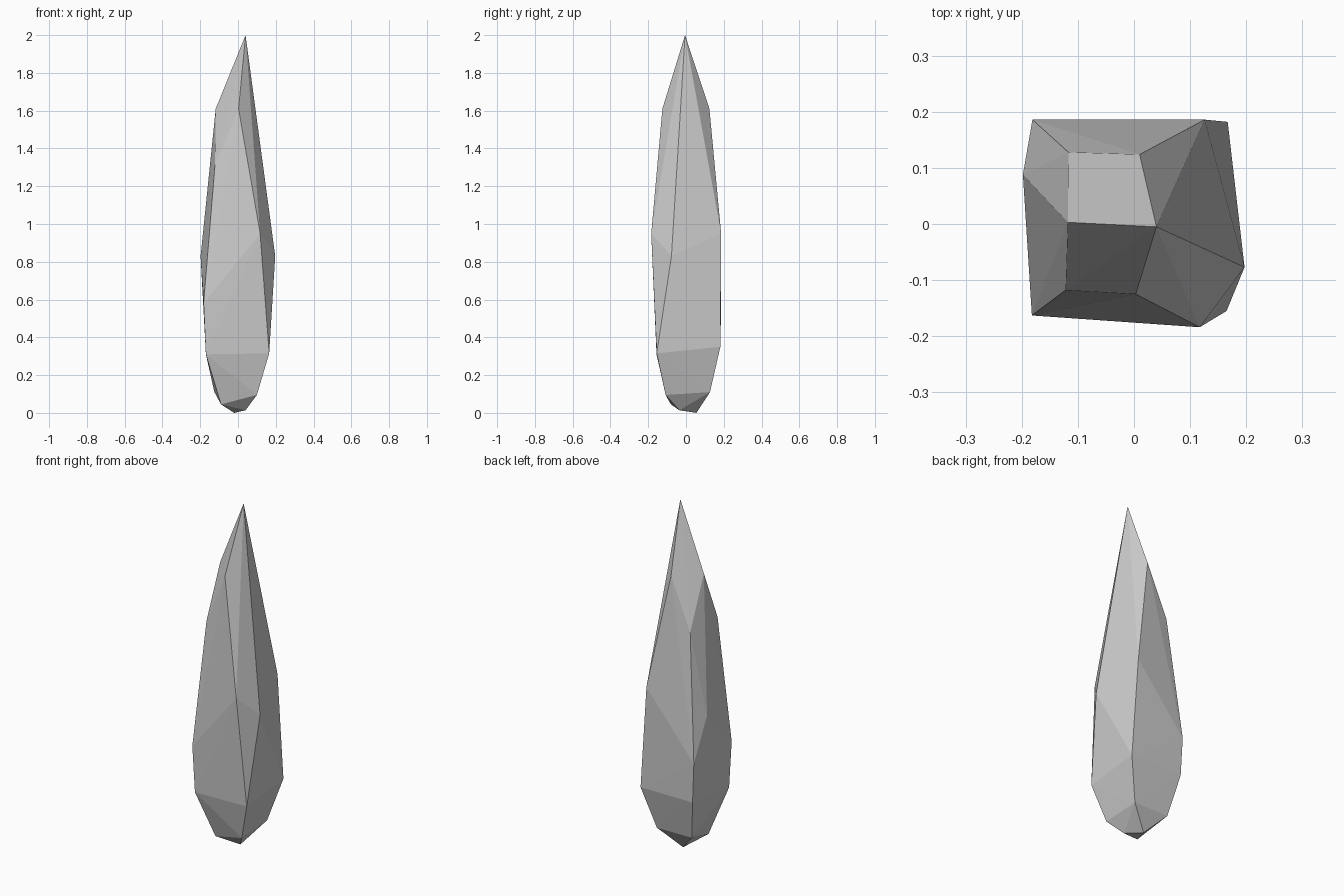
import bpy, bmesh

# Crystal corners, ring by ring from tip to base
tip = [(0.04, -0.005, 2.0)]
shoulder = [(-0.118, 0.003, 1.61), (0.003, -0.125, 1.61), (0.01, 0.124, 1.61),
            (-0.122, -0.118, 1.31), (-0.117, 0.128, 1.31)]
belly = [(0.117, -0.184, 0.95), (0.126, 0.186, 0.95),
         (-0.198, 0.088, 0.83), (0.197, -0.077, 0.83),
         (-0.182, -0.163, 0.58), (-0.181, 0.186, 0.58)]
lower = [(-0.17, -0.156, 0.31), (0.165, -0.155, 0.315),
         (0.167, 0.182, 0.35), (-0.17, 0.182, 0.35)]
foot = [(0.1, -0.108, 0.095), (0.1, 0.127, 0.11), (-0.125, 0.125, 0.11),
        (-0.09, -0.08, 0.045), (-0.02, 0.055, 0.0), (0.04, -0.035, 0.014)]

# Faceted shard wrapped around the corners
bm = bmesh.new()
for co in tip + shoulder + belly + lower + foot:
    bm.verts.new(co)
bmesh.ops.convex_hull(bm, input=bm.verts)
bmesh.ops.recalc_face_normals(bm, faces=bm.faces)
mesh = bpy.data.meshes.new("crystal_shard")
bm.to_mesh(mesh)
bm.free()
shard = bpy.data.objects.new("crystal_shard", mesh)
bpy.context.collection.objects.link(shard)
